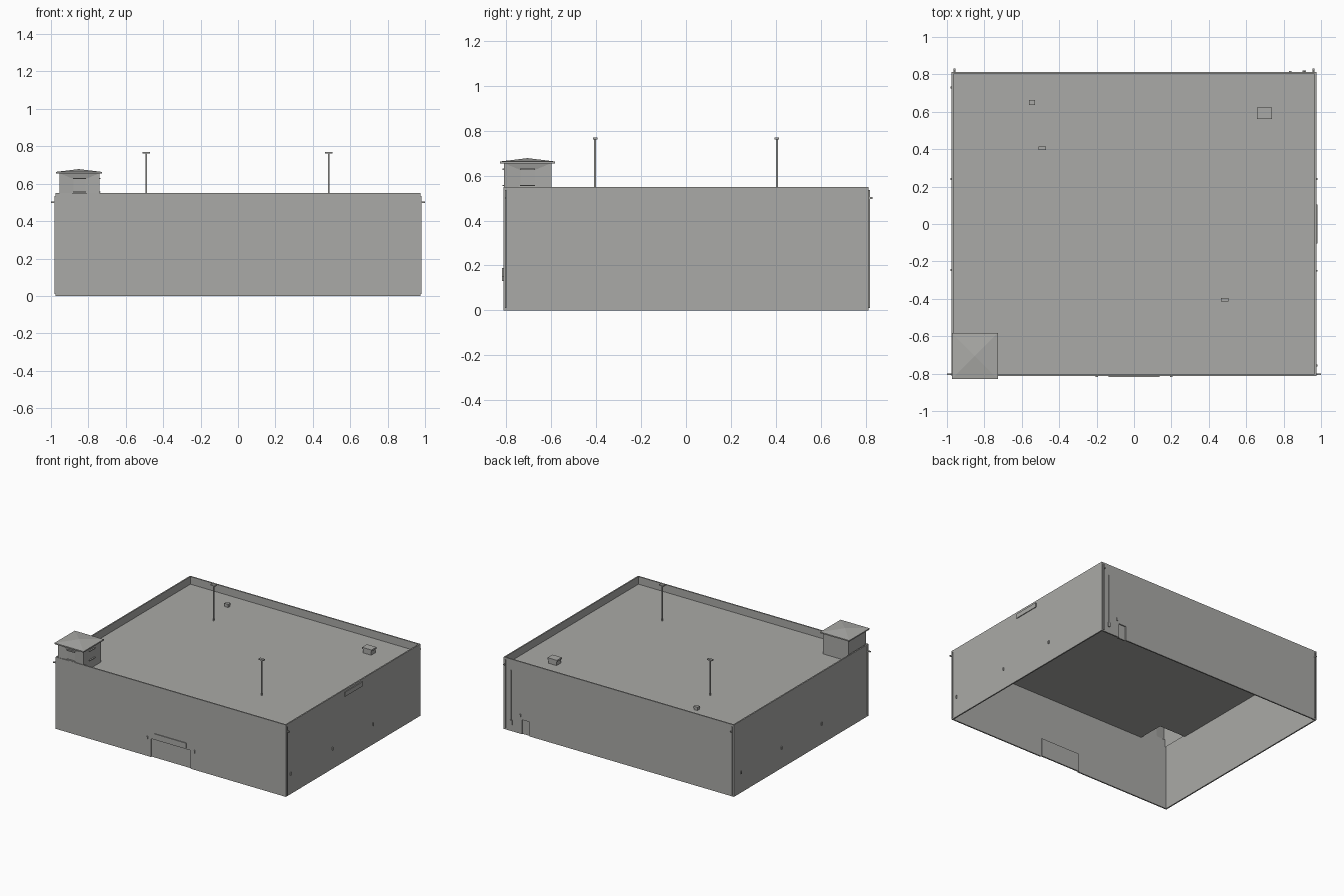
import bpy, bmesh
from mathutils import Vector

if "Cube" in bpy.data.objects:
    bpy.data.objects.remove(bpy.data.objects["Cube"])

grey = bpy.data.materials.new("plain grey")
grey.use_nodes = True
colour = (0.40, 0.40, 0.385, 1)
grey.diffuse_color = colour
grey.node_tree.nodes["Principled BSDF"].inputs["Base Color"].default_value = colour

X, Y, H, T, DECK = 0.975, 0.813, 0.55, 0.01, 0.488


def finish(bm, name):
    bmesh.ops.recalc_face_normals(bm, faces=bm.faces)
    mesh = bpy.data.meshes.new(name)
    bm.to_mesh(mesh)
    bm.free()
    mesh.materials.append(grey)
    obj = bpy.data.objects.new(name, mesh)
    bpy.context.collection.objects.link(obj)
    return obj


def box(name, x, y, z):
    """Box from (min, max) pairs."""
    bm = bmesh.new()
    for v in bmesh.ops.create_cube(bm, size=1)["verts"]:
        v.co = [r[0] if c < 0 else r[1] for c, r in zip(v.co, (x, y, z))]
    return finish(bm, name)


def block(name, cx, cy, w, d, z0, z1):
    return box(name, (cx - w / 2, cx + w / 2), (cy - d / 2, cy + d / 2), (z0, z1))


def slab(name, points, push):
    """Outline extruded along the push vector."""
    bm = bmesh.new()
    face = bm.faces.new([bm.verts.new(p) for p in points])
    new = bmesh.ops.extrude_face_region(bm, geom=[face], use_keep_orig=True)["geom"]
    bmesh.ops.translate(bm, vec=push, verts=[g for g in new if isinstance(g, bmesh.types.BMVert)])
    return finish(bm, name)


# Long walls, each with a doorway and a set-back door
def door_wall(side, y, inward, a, b, top):
    outline = [(-X, 0), (a, 0), (a, top), (b, top), (b, 0), (X, 0), (X, H), (-X, H)]
    slab(side + "_wall", [(x, y, z) for x, z in outline], (0, inward * T, 0))
    door_y = sorted((y + inward * 0.008, y + inward * 0.018))
    box(side + "_door", (a, b), door_y, (0, top))


door_wall("front", -Y, 1, -0.167, 0.167, 0.14)
door_wall("back", Y, -1, 0.756, 0.82, 0.11)

# Side walls
box("left_wall", (X - T, X), (-Y + T, Y - T), (0, H))
box("right_wall", (-X, T - X), (-Y + T, Y - T), (0, H))

# Roof deck, open beneath the corner tower
TX0, TX1, TY0, TY1 = -0.955, -0.74, -0.812, -0.60
ix, iy = X - T, Y - T
slab("roof_deck", [(x, y, DECK) for x, y in
     [(TX1, -iy), (ix, -iy), (ix, iy), (-ix, iy), (-ix, TY1), (TX1, TY1)]], (0, 0, 0.004))

# Tower: open-ended shell with recessed windows on the front and left faces
bm = bmesh.new()
for v in bmesh.ops.create_cube(bm, size=1)["verts"]:
    v.co = (TX1 if v.co.x > 0 else TX0, TY1 if v.co.y > 0 else TY0, 0.656 if v.co.z > 0 else DECK)
bmesh.ops.recalc_face_normals(bm, faces=bm.faces)
walls = [f for f in bm.faces if f.normal.x > 0.9 or f.normal.y < -0.9]
bmesh.ops.delete(bm, geom=[f for f in bm.faces if f.normal.z < -0.9], context="FACES_ONLY")
bmesh.ops.inset_individual(bm, faces=walls, thickness=0.02)
for f in walls:
    normal, mid = f.normal.copy(), f.calc_center_median()
    along = Vector((0, 0, 1)).cross(normal)
    for v in f.verts:
        s = 1 if (v.co - mid).dot(along) > 0 else -1
        z = 0.625 if v.co.z > mid.z else 0.558
        v.co = mid + along * s * 0.032 - normal * 0.008
        v.co.z = z
finish(bm, "tower_walls")
tcx, tcy = (TX0 + TX1) / 2, (TY0 + TY1) / 2
for label, z in (("sill", 0.553), ("lintel", 0.625)):
    block("tower_front_" + label, tcx, TY0, 0.068, 0.01, z, z + 0.006)
    block("tower_left_" + label, TX1, tcy, 0.01, 0.068, z, z + 0.006)

# Tower roof: eaves slab with a low pyramid
block("tower_eaves", -0.851, -0.706, 0.246, 0.246, 0.654, 0.663)
bm = bmesh.new()
bmesh.ops.create_cone(bm, segments=4, radius1=1, radius2=0, depth=1, cap_ends=False)
for v in bm.verts:
    sx, sy = [(c > 0.01) - (c < -0.01) for c in v.co.xy]
    if v.co.z > 0:
        v.co = (-0.851, -0.706, 0.678)
    else:
        u = (sx + sy, sy - sx) if sx * sy == 0 else (sx, sy)
        v.co = (-0.851 + u[0] * 0.123, -0.706 + u[1] * 0.123, 0.663)
finish(bm, "tower_roof")

# Roof masts and vent boxes
for name, x, y in (("back_mast", -0.49, 0.405), ("front_mast", 0.485, -0.405)):
    block(name, x, y, 0.008, 0.008, DECK, 0.762)
    block(name + "_head", x, y, 0.04, 0.02, 0.761, 0.77)
for name, x, y, w, d, top in (("large_vent", 0.697, 0.592, 0.08, 0.06, 0.535),
                              ("small_vent", -0.545, 0.65, 0.034, 0.028, 0.518)):
    block(name, x, y, w * 0.85, d * 0.85, DECK, top)
    block(name + "_cap", x, y, w, d, top - 0.012, top)

# Downpipes with outlets
for side, s in (("right", -1), ("left", 1)):
    block(side + "_front_downpipe", s * (X + 0.003), -0.803, 0.008, 0.008, 0.01, 0.535)
    block(side + "_front_outlet", s * 0.986, -0.803, 0.028, 0.008, 0.496, 0.504)
    block(side + "_back_downpipe", s * 0.96, Y + 0.003, 0.008, 0.008, 0.01, 0.535)
    block(side + "_back_outlet", s * 0.96, 0.82, 0.01, 0.024, 0.496, 0.504)

# Wall lamps
for i, (x, y) in enumerate([(X, -0.757), (X, -0.25), (X, 0.24),
                            (-X, 0.73), (-X, 0.24), (-X, -0.245)]):
    block(f"side_lamp_{i}", x, y, 0.012, 0.01, 0.145, 0.167)
for i, x in enumerate((-0.2, 0.2)):
    block(f"front_lamp_{i}", x, -Y, 0.014, 0.012, 0.13, 0.152)
block("back_lamp", 0.835, Y, 0.012, 0.012, 0.128, 0.15)

# Sign panels and service conduit
block("front_sign", 0, -Y, 0.27, 0.012, 0.15, 0.188)
block("left_sign", X, 0, 0.012, 0.21, 0.498, 0.532)
block("meter_box", 0.91, Y, 0.02, 0.014, 0.05, 0.085)
block("conduit", 0.91, Y + 0.002, 0.006, 0.006, 0.085, 0.466)
